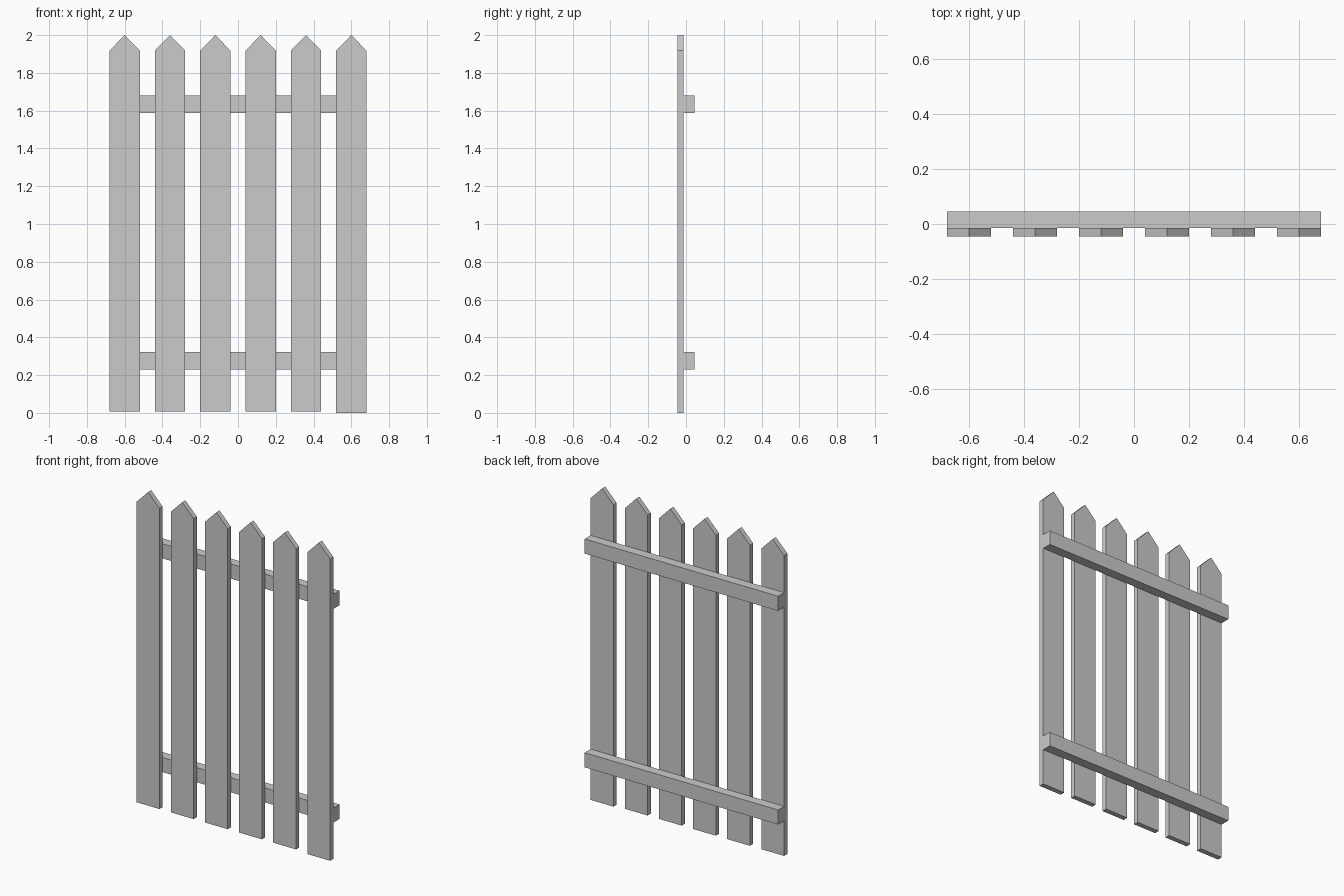
import bpy
import bmesh

if "Cube" in bpy.data.objects:
    bpy.data.objects.remove(bpy.data.objects["Cube"])

FRONT, JOINT, BACK = -0.046, -0.014, 0.046


def prism(name, profile, y0, y1):
    """Extrude an XZ outline along y from y0 to y1."""
    bm = bmesh.new()
    face = bm.faces.new([bm.verts.new((x, y0, z)) for x, z in profile])
    ext = bmesh.ops.extrude_face_region(bm, geom=[face])
    moved = [v for v in ext["geom"] if isinstance(v, bmesh.types.BMVert)]
    bmesh.ops.translate(bm, verts=moved, vec=(0, y1 - y0, 0))
    bmesh.ops.recalc_face_normals(bm, faces=bm.faces[:])
    mesh = bpy.data.meshes.new(name)
    bm.to_mesh(mesh)
    bm.free()
    obj = bpy.data.objects.new(name, mesh)
    bpy.context.collection.objects.link(obj)
    return obj


# Six pointed pickets; the rightmost reaches slightly lower
for i in range(6):
    x = -0.6 + 0.24 * i
    bottom = 0.0 if i == 5 else 0.008
    prism(f"picket_{i + 1}",
          [(x - 0.08, bottom), (x + 0.08, bottom), (x + 0.08, 1.918),
           (x, 2.0), (x - 0.08, 1.918)],
          FRONT, JOINT)

# Two horizontal rails behind the pickets
for name, z0, z1 in (("lower_rail", 0.23, 0.323), ("upper_rail", 1.588, 1.681)):
    prism(name, [(-0.68, z0), (0.68, z0), (0.68, z1), (-0.68, z1)], JOINT, BACK)
